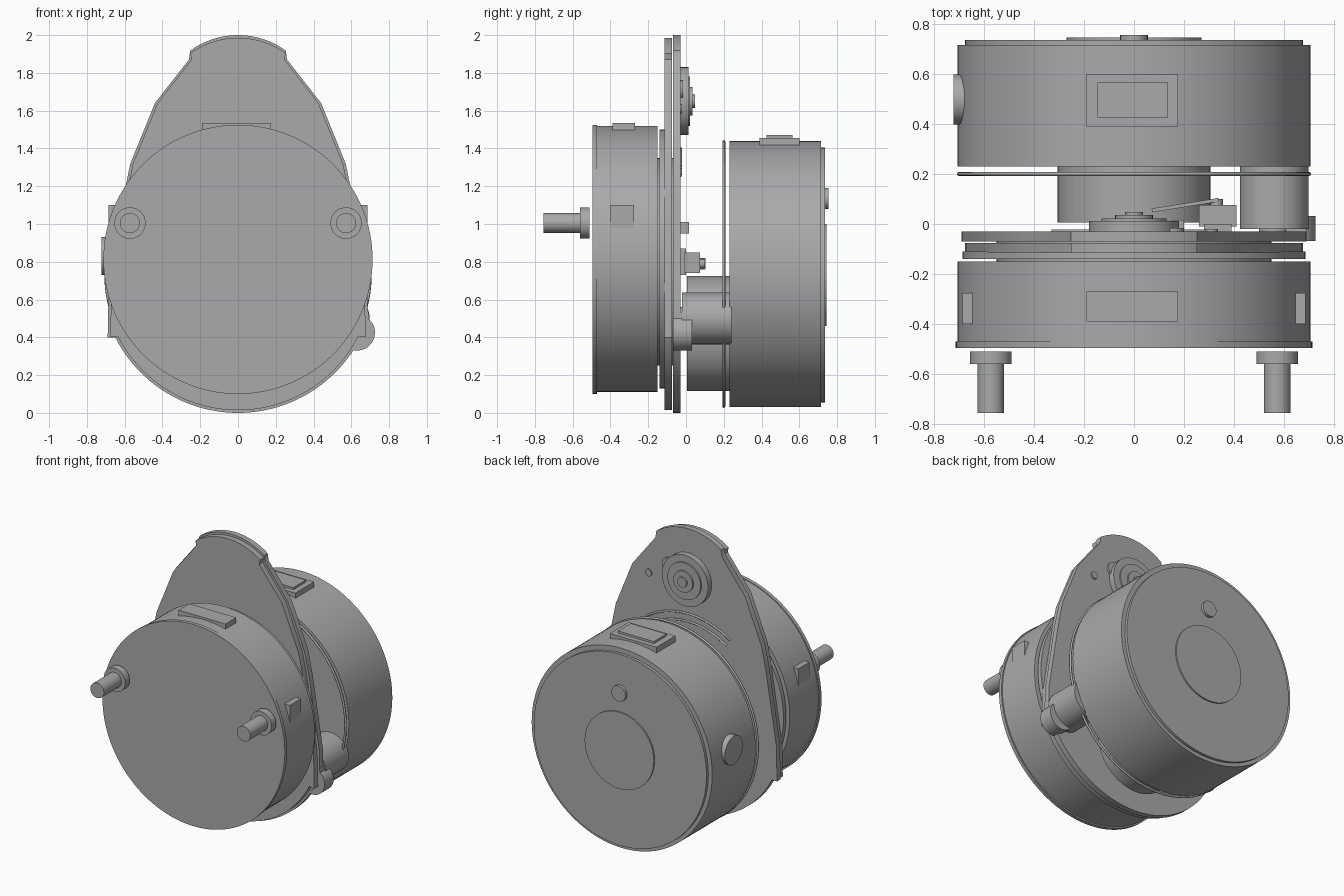
import bpy, bmesh
from math import sin, cos, pi, radians, atan2
from mathutils import Matrix

if "Cube" in bpy.data.objects:
    bpy.data.objects.remove(bpy.data.objects["Cube"])

grey = bpy.data.materials.new("machined grey")
grey.use_nodes = True
grey.diffuse_color = (0.4, 0.4, 0.4, 1)
grey.node_tree.nodes["Principled BSDF"].inputs["Base Color"].default_value = (0.4, 0.4, 0.4, 1)


def finish(name, bm, smooth=True):
    bmesh.ops.recalc_face_normals(bm, faces=bm.faces)
    mesh = bpy.data.meshes.new(name)
    bm.to_mesh(mesh)
    bm.free()
    mesh.materials.append(grey)
    obj = bpy.data.objects.new(name, mesh)
    bpy.context.collection.objects.link(obj)
    if smooth:
        bpy.ops.object.select_all(action='DESELECT')
        obj.select_set(True)
        bpy.context.view_layer.objects.active = obj
        bpy.ops.object.shade_smooth_by_angle(angle=radians(30))
    return obj


def cylinder(name, x, z, r, y0, y1, sides=64, axis='Y'):
    """Cylinder from y0 to y1; with axis X, x and y swap roles."""
    bm = bmesh.new()
    bmesh.ops.create_cone(bm, cap_ends=True, segments=sides, radius1=r, radius2=r, depth=y1 - y0)
    mid = (y0 + y1) / 2
    spot = (x, mid, z) if axis == 'Y' else (mid, x, z)
    turn = Matrix.Rotation(pi / 2, 4, 'X' if axis == 'Y' else 'Y')
    bm.transform(Matrix.Translation(spot) @ turn)
    return finish(name, bm)


def box(name, xs, ys, zs, turn=0):
    bm = bmesh.new()
    bmesh.ops.create_cube(bm, size=1)
    size = [b - a for a, b in (xs, ys, zs)]
    mid = [(a + b) / 2 for a, b in (xs, ys, zs)]
    bm.transform(Matrix.Translation(mid) @ Matrix.Rotation(radians(turn), 4, 'Z') @ Matrix.Diagonal((*size, 1)))
    return finish(name, bm, False)


def slab(name, outline, y0, y1):
    bm = bmesh.new()
    face = bm.faces.new([bm.verts.new((x, y0, z)) for x, z in outline])
    new = bmesh.ops.extrude_face_region(bm, geom=[face])["geom"]
    bmesh.ops.translate(bm, vec=(0, y1 - y0, 0), verts=[v for v in new if isinstance(v, bmesh.types.BMVert)])
    return finish(name, bm)


def curve(name, points, radius, cyclic=False):
    data = bpy.data.curves.new(name, 'CURVE')
    data.dimensions = '3D'
    data.bevel_depth = radius
    data.bevel_resolution = 2
    line = data.splines.new('POLY')
    line.points.add(len(points) - 1)
    for p, co in zip(line.points, points):
        p.co = (*co, 1)
    line.use_cyclic_u = cyclic
    data.materials.append(grey)
    bpy.context.collection.objects.link(bpy.data.objects.new(name, data))


def plate_outline(inset):
    """Pear-shaped plate: crown arc, sloping shoulders, round bottom."""
    half = []
    for i in range(11):
        a = radians(36) * i / 10
        half.append((0.43 * sin(a), 1.57 + 0.43 * cos(a) - inset))
    half += [(x - inset, z) for x, z in
             [(0.26, 1.87), (0.44, 1.64), (0.57, 1.32), (0.605, 1.15), (0.685, 0.65), (0.69, 0.4)]]
    low = 0.728
    start = atan2(0.65, low - 0.4)
    for i in range(25):
        a = start * (1 - i / 24)
        half.append(((low - inset) * sin(a), low - (low - inset) * cos(a)))
    return half + [(-x, z) for x, z in half[-2:0:-1]]


# Front drum with its rim and shafts
cylinder("front_drum", 0, 0.815, 0.705, -0.47, -0.15, 128)
cylinder("front_drum_rim", 0, 0.8125, 0.7125, -0.495, -0.47, 128)
for side, label in ((1, "left"), (-1, "right")):
    cylinder(label + "_shaft", side * 0.572, 1.005, 0.053, -0.755, -0.56, 32)
    cylinder(label + "_shaft_collar", side * 0.572, 1.005, 0.083, -0.56, -0.51, 48)
    box(label + "_drum_pad", sorted((side * 0.64, side * 0.685)), (-0.4, -0.275), (0.96, 1.1))
box("front_drum_top_pad", (-0.19, 0.175), (-0.39, -0.27), (1.49, 1.535))

# Layered mounting plate
cylinder("backing_disc", 0, 0.815, 0.685, -0.14, -0.11, 128)
slab("inner_plate", plate_outline(0.014), -0.115, -0.075)
slab("outer_plate", plate_outline(0), -0.07, -0.03)
cylinder("plate_spacer", 0, 0.8, 0.55, -0.15, -0.06)

# Stepped wheel and small rivet near the crown
for i, (r, end) in enumerate([(0.18, 0.012), (0.13, 0.022), (0.075, 0.035), (0.035, 0.047)]):
    cylinder(f"wheel_step_{i + 1}", 0, 1.65, r, -0.035, end, 48)
cylinder("wheel_ear", 0.15, 1.71, 0.05, -0.035, -0.015, 32)
cylinder("plate_rivet", 0.31, 1.61, 0.025, -0.035, -0.02, 24)

# Thin curved tracks on the plate
for r in (0.53, 0.585):
    arc = [radians(-34 + 68 * i / 32) for i in range(33)]
    curve("curved_track", [(r * sin(a), -0.028, 0.815 + r * cos(a)) for a in arc], 0.007)

# Switch with lever
box("switch_body", (0.26, 0.41), (-0.01, 0.075), (0.74, 0.85))
box("switch_base", (0.28, 0.39), (-0.04, 0.0), (0.73, 0.87))
box("switch_lever", (0.07, 0.34), (0.068, 0.083), (0.76, 0.82), 9)
cylinder("switch_button", 0.33, 0.79, 0.025, 0.07, 0.1, 24)
box("plate_clip", (0.15, 0.2), (-0.035, 0.015), (0.95, 1.01))

# Motor, post and side lug between plate and back drum
cylinder("motor", 0, 0.42, 0.305, 0.005, 0.24, 96)
cylinder("side_post", 0.56, 0.5, 0.137, -0.02, 0.24)
cylinder("side_post_foot", 0.56, 0.5, 0.06, -0.04, -0.01, 32)
cylinder("side_lug", 0.63, 0.425, 0.095, -0.068, 0.032, 48)
box("side_lug_web", (0.59, 0.69), (-0.068, 0.0), (0.43, 0.535))

# Back drum, seal ring and caps
cylinder("back_drum", 0, 0.735, 0.705, 0.23, 0.715, 128)
cylinder("back_cap", 0, 0.73, 0.675, 0.71, 0.735, 128)
cylinder("back_centre_disc", 0, 0.73, 0.27, 0.73, 0.745, 96)
cylinder("back_boss", 0, 1.135, 0.055, 0.73, 0.755, 32)
cylinder("side_button", 0.497, 0.83, 0.1, -0.722, -0.65, 48, 'X')
turns = [2 * pi * i / 128 for i in range(128)]
curve("seal_ring", [(0.7 * sin(a), 0.2, 0.735 + 0.7 * cos(a)) for a in turns], 0.008, True)
box("back_drum_pad", (-0.19, 0.175), (0.39, 0.6), (1.41, 1.455))
box("back_drum_pad_top", (-0.145, 0.135), (0.425, 0.565), (1.45, 1.47))
